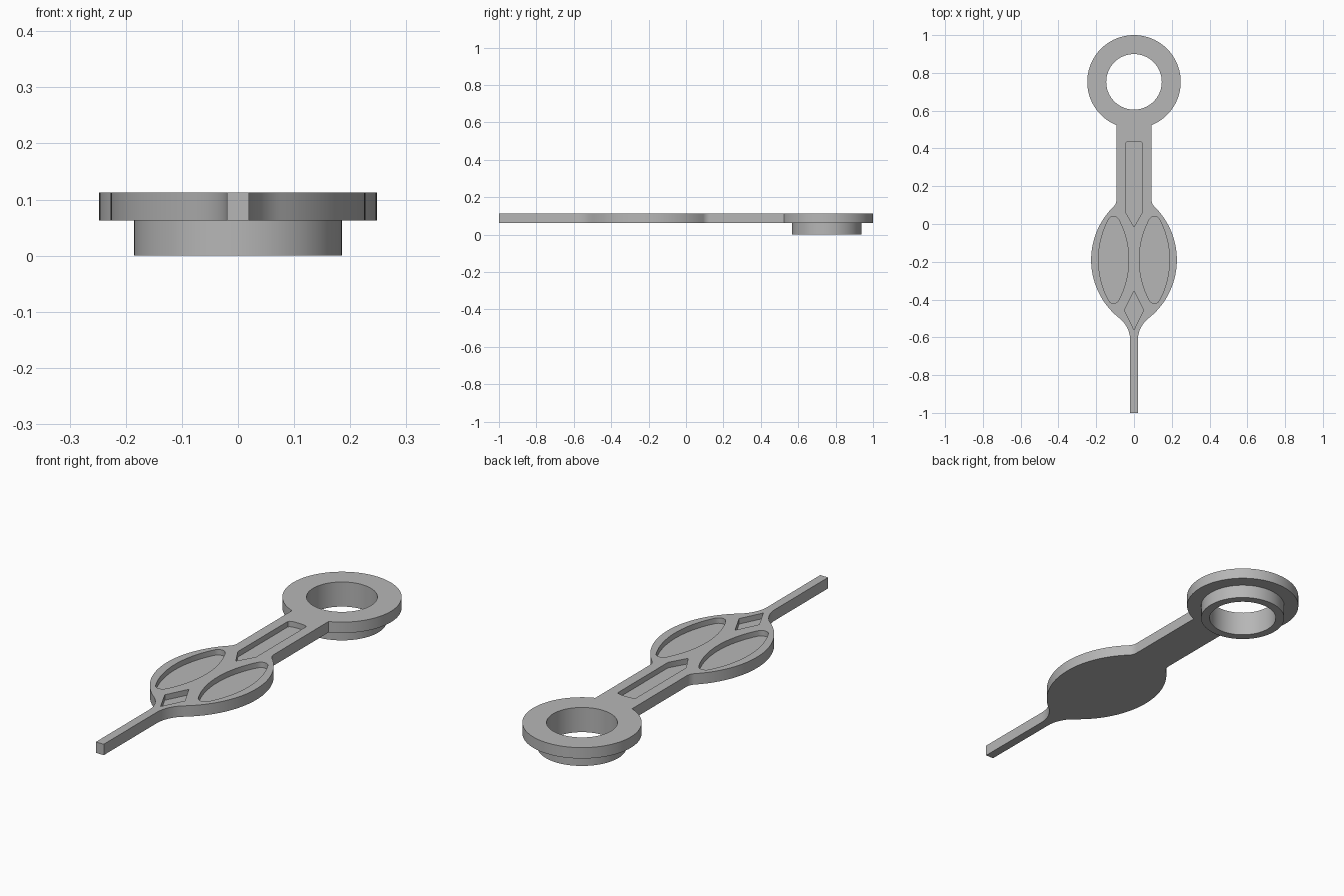
import bpy, bmesh, math

cube = bpy.data.objects.get("Cube")
if cube:
    bpy.data.objects.remove(cube, do_unlink=True)

grey = bpy.data.materials.new("plain grey")
grey.use_nodes = True
GREY = (0.47, 0.47, 0.47, 1)
grey.diffuse_color = GREY
grey.node_tree.nodes["Principled BSDF"].inputs["Base Color"].default_value = GREY

Z0, Z1 = 0.063, 0.113          # underside and top of the plate
POCKET = 0.025                 # pocket depth
RING_Y, RING_R, HOLE_R, BOSS_R = 0.7525, 0.2475, 0.147, 0.185
SHAFT, NEEDLE = 0.093, 0.02    # half widths
LEAF_X, LEAF_Y, LEAF_R = -0.167, -0.19, 0.394


def arc(cx, cy, r, a0, a1, n):
    """Points on an arc from angle a0 to a1 (radians)."""
    return [(cx + r * math.cos(a0 + (a1 - a0) * i / n),
             cy + r * math.sin(a0 + (a1 - a0) * i / n)) for i in range(n + 1)]


def prism(name, pts, z0, z1):
    """Extrude a closed outline upwards."""
    bm = bmesh.new()
    face = bm.faces.new([bm.verts.new((x, y, z0)) for x, y in pts])
    top = bmesh.ops.extrude_face_region(bm, geom=[face])["geom"]
    bmesh.ops.translate(bm, vec=(0, 0, z1 - z0),
                        verts=[v for v in top if isinstance(v, bmesh.types.BMVert)])
    bmesh.ops.recalc_face_normals(bm, faces=bm.faces)
    mesh = bpy.data.meshes.new(name)
    bm.to_mesh(mesh)
    bm.free()
    mesh.materials.append(grey)
    obj = bpy.data.objects.new(name, mesh)
    bpy.context.collection.objects.link(obj)
    return obj


def combine(target, tool, operation):
    """Apply a boolean and remove the helper."""
    tool.hide_render = True
    mod = target.modifiers.new(operation, "BOOLEAN")
    mod.operation, mod.object, mod.solver = operation, tool, "EXACT"
    bpy.context.view_layer.objects.active = target
    bpy.ops.object.modifier_apply(modifier=mod.name)
    bpy.data.objects.remove(tool, do_unlink=True)


def mirrored(half):
    """Close a right-hand outline with its mirror image."""
    return half + [(-x, y) for x, y in reversed(half) if x > 1e-5]


def circle(r, n=96):
    return arc(0, RING_Y, r, 0, 2 * math.pi, n)[:-1]


# Right half of the outline: ring, shaft, fillet, leaf, fillet, needle
r_top, r_low = 0.05, 0.15
a_top = math.acos((SHAFT + r_top - LEAF_X) / (LEAF_R + r_top))
a_low = math.acos((NEEDLE + r_low - LEAF_X) / (LEAF_R + r_low))
y_top = LEAF_Y + (LEAF_R + r_top) * math.sin(a_top)
y_low = LEAF_Y - (LEAF_R + r_low) * math.sin(a_low)
half = [(0, RING_Y + RING_R)]
half += arc(0, RING_Y, RING_R, math.pi / 2, -math.acos(SHAFT / RING_R), 44)[1:]
half += arc(SHAFT + r_top, y_top, r_top, math.pi, math.pi + a_top, 8)
half += arc(LEAF_X, LEAF_Y, LEAF_R, a_top, -a_low, 36)[1:]
half += arc(NEEDLE + r_low, y_low, r_low, math.pi - a_low, math.pi, 12)[1:]
half += [(NEEDLE, -1.0)]
hand = prism("clock_hand", mirrored(half), Z0, Z1)

# Collar under the ring, and the bore through both
combine(hand, prism("collar", circle(BOSS_R), 0, Z0 + 0.02), "UNION")
combine(hand, prism("bore", circle(HOLE_R), -0.1, 0.3), "DIFFERENCE")

# Pair of lens pockets with rounded tips
W, L, TIP = 0.08, 0.23, 0.03
big = ((L - TIP) ** 2 + W ** 2 - TIP ** 2) / (2 * (W - TIP))
off = big - W
t = math.atan2(L - TIP, off)
lens = arc(-off, 0, big, -t, t, 20) + arc(0, L - TIP, TIP, t, math.pi - t, 8)[1:]
lens += arc(off, 0, big, math.pi - t, math.pi + t, 20)[1:]
lens += arc(0, TIP - L, TIP, math.pi + t, 2 * math.pi - t, 8)[1:-1]

# Pointed slot in the shaft and small diamond below the leaf
slot = mirrored([(0, 0.438), (0.025, 0.437), (0.04, 0.433), (0.046, 0.427),
                 (0.046, 0.065), (0, -0.016)])
diamond = [(0, -0.355), (0.051, -0.457), (0, -0.56), (-0.051, -0.457)]
pockets = [[(x + side * 0.108, y + LEAF_Y) for x, y in lens] for side in (-1, 1)]
for outline in pockets + [slot, diamond]:
    combine(hand, prism("pocket", outline, Z1 - POCKET, Z1 + 0.1), "DIFFERENCE")

# Smooth curved walls, crisp rims
bpy.ops.object.select_all(action="DESELECT")
hand.select_set(True)
bpy.context.view_layer.objects.active = hand
bpy.ops.object.shade_smooth_by_angle(angle=math.radians(30))
